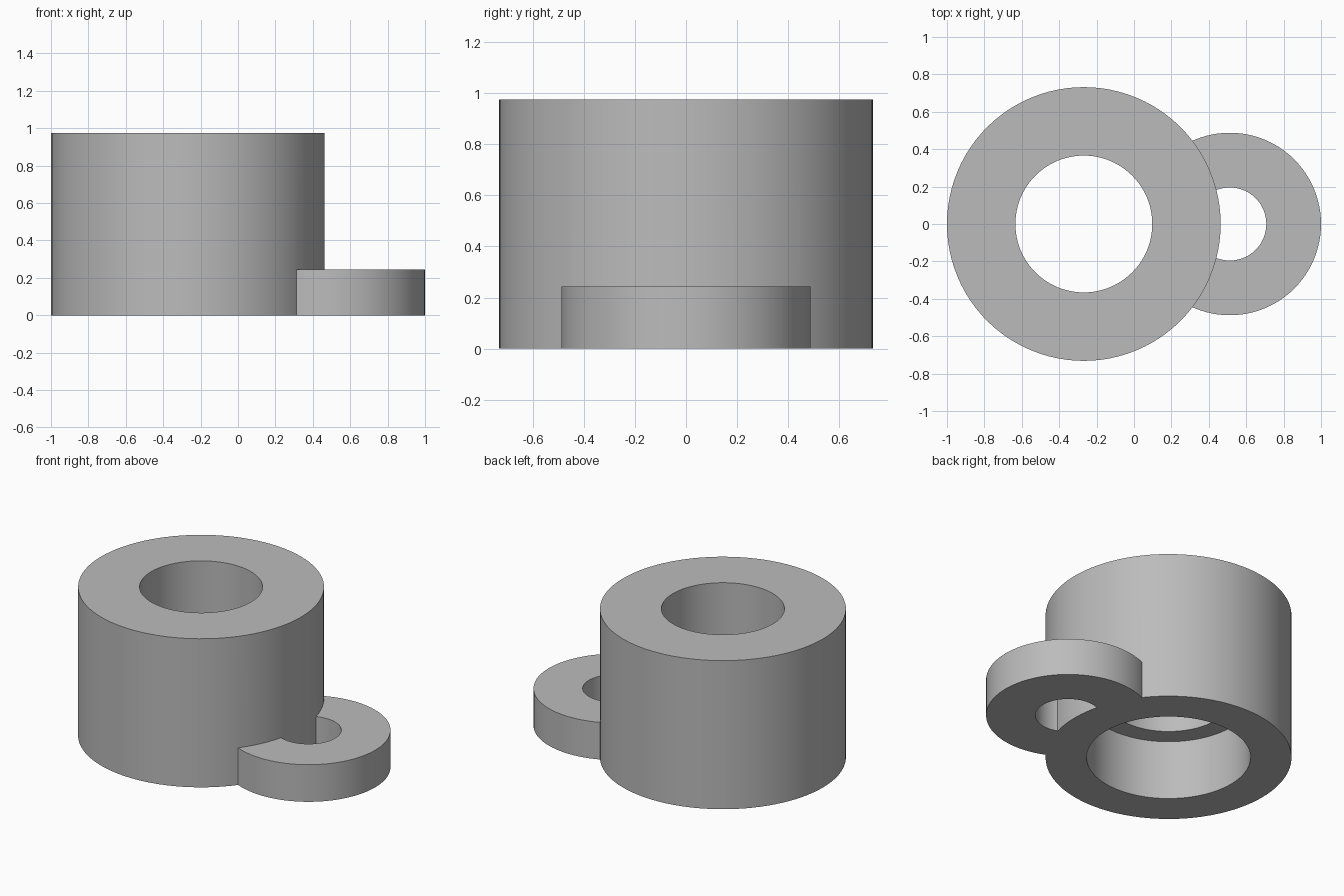
import bpy
import math

if "Cube" in bpy.data.objects:
    bpy.data.objects.remove(bpy.data.objects["Cube"], do_unlink=True)

U = 2 / 41               # drawing unit: overall length is 41 units
SIDES = 96
BARREL_X = -1 + 15 * U
LUG_X = 1 - 10 * U

grey = bpy.data.materials.new("plain grey")
grey.use_nodes = True
grey.diffuse_color = (0.5, 0.5, 0.5, 1)
grey.node_tree.nodes["Principled BSDF"].inputs["Base Color"].default_value = (0.5, 0.5, 0.5, 1)


def cylinder(name, x, radius, bottom, top):
    bpy.ops.mesh.primitive_cylinder_add(
        vertices=SIDES, radius=radius * U, depth=(top - bottom) * U,
        location=(x, 0, (top + bottom) / 2 * U))
    obj = bpy.context.object
    obj.name = name
    obj.data.materials.append(grey)
    return obj


def combine(target, tool, operation):
    """Apply a boolean and discard the tool object."""
    mod = target.modifiers.new(operation.title(), 'BOOLEAN')
    mod.operation = operation
    mod.solver = 'EXACT'
    mod.object = tool
    bpy.context.view_layer.objects.active = target
    bpy.ops.object.modifier_apply(modifier=mod.name)
    bpy.data.objects.remove(tool, do_unlink=True)


# Side lug: low ring, trimmed where it meets the barrel
lug = cylinder("side_lug", LUG_X, 10, 0, 5)
combine(lug, cylinder("lug_hole", LUG_X, 4, -1, 6), 'DIFFERENCE')
combine(lug, cylinder("barrel_trim", BARREL_X, 14, -1, 6), 'DIFFERENCE')

# Barrel, joined to the lug, then bored through with a wider recess below
body = cylinder("barrel_with_lug", BARREL_X, 15, 0, 20)
combine(body, lug, 'UNION')
combine(body, cylinder("bore", BARREL_X, 7.5, -1, 21), 'DIFFERENCE')
combine(body, cylinder("bottom_recess", BARREL_X, 10, -1, 8), 'DIFFERENCE')

# Smooth walls with crisp rims
bpy.ops.object.select_all(action='DESELECT')
body.select_set(True)
bpy.context.view_layer.objects.active = body
bpy.ops.object.shade_smooth_by_angle(angle=math.radians(30))
